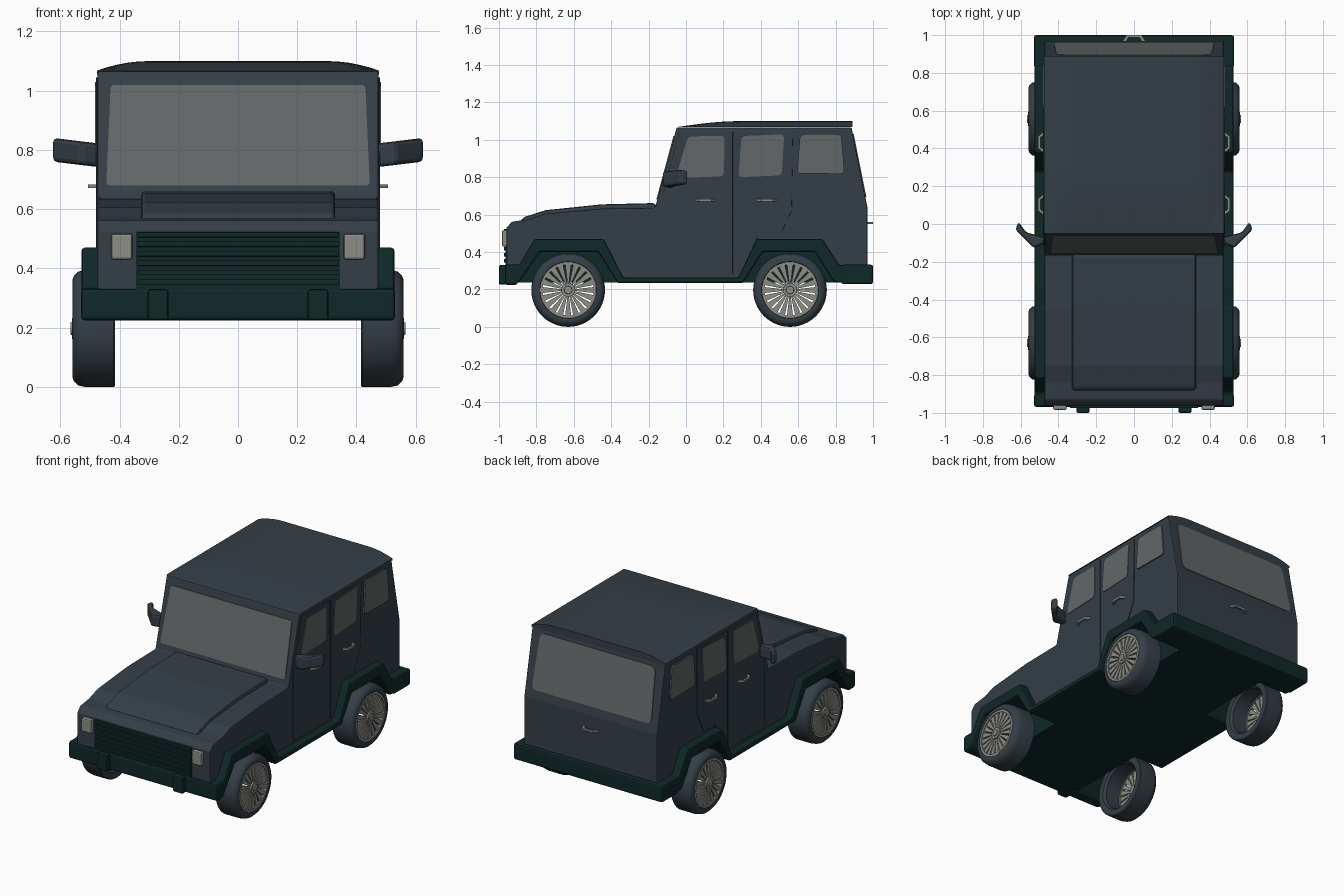
import bpy, bmesh, math
from mathutils import Vector

if "Cube" in bpy.data.objects:
    bpy.data.objects.remove(bpy.data.objects["Cube"])


def material(name, rgb):
    m = bpy.data.materials.new(name)
    m.diffuse_color = (*rgb, 1)
    m.use_nodes = True
    m.node_tree.nodes["Principled BSDF"].inputs["Base Color"].default_value = m.diffuse_color
    return m


PAINT = material("slate_paint", (0.035, 0.049, 0.063))
TRIM = material("dark_green_trim", (0.005, 0.021, 0.020))
GLASS = material("grey_glass", (0.125, 0.135, 0.138))
METAL = material("light_metal", (0.27, 0.27, 0.245))


def finish(name, bm, mat, bevel=0, smooth=False, recalc=True):
    if recalc:
        bmesh.ops.recalc_face_normals(bm, faces=bm.faces[:])
    me = bpy.data.meshes.new(name)
    bm.to_mesh(me)
    bm.free()
    me.materials.append(mat)
    ob = bpy.data.objects.new(name, me)
    bpy.context.collection.objects.link(ob)
    if bevel:
        b = ob.modifiers.new("bevel", 'BEVEL')
        b.width, b.segments, b.limit_method = bevel, 2, 'ANGLE'
        b.angle_limit = math.radians(25)
    if smooth:
        bpy.ops.object.select_all(action='DESELECT')
        ob.select_set(True)
        bpy.context.view_layer.objects.active = ob
        bpy.ops.object.shade_smooth_by_angle(angle=math.radians(35))
    return ob


def prism(name, polys, vec, mat, bevel=0):
    """Extrude one or more 3D polygons along vec."""
    bm = bmesh.new()
    v = Vector(vec)
    for pts in polys:
        a = [bm.verts.new(p) for p in pts]
        b = [bm.verts.new(Vector(p) + v) for p in pts]
        bm.faces.new(a)
        bm.faces.new(b[::-1])
        for i in range(len(a)):
            j = (i + 1) % len(a)
            bm.faces.new((a[j], a[i], b[i], b[j]))
    return finish(name, bm, mat, bevel)


def box(name, x0, x1, y0, y1, z0, z1, mat, bevel=0):
    return prism(name, [[(x0, y0, z0), (x1, y0, z0), (x1, y1, z0), (x0, y1, z0)]],
                 (0, 0, z1 - z0), mat, bevel)


def side(name, yz, x0, x1, mat, bevel=0):
    return prism(name, [[(x0, y, z) for y, z in yz]], (x1 - x0, 0, 0), mat, bevel)


def rounded(pts, r=0.025, n=4):
    """Round the corners of a 2D polygon."""
    out = []
    for i, p in enumerate(pts):
        p = Vector(p)
        a = p + (Vector(pts[i - 1]) - p).normalized() * r
        c = p + (Vector(pts[(i + 1) % len(pts)]) - p).normalized() * r
        for k in range(n + 1):
            t = k / n
            out.append(tuple(a * (1 - t) ** 2 + p * 2 * t * (1 - t) + c * t * t))
    return out


def lathe(name, prof, s, y, z, mat, n=48):
    """Revolve a closed (x, r) profile about a sideways axis."""
    bm = bmesh.new()
    rings = []
    for i in range(n):
        a = 2 * math.pi * i / n
        rings.append([bm.verts.new((s * x, y + r * math.cos(a), z + r * math.sin(a)))
                      for x, r in prof])
    m = len(prof)
    for i in range(n):
        p, q = rings[i], rings[(i + 1) % n]
        for j in range(m):
            k = (j + 1) % m
            bm.faces.new((p[j], p[k], q[k], q[j]))
    return finish(name, bm, mat, smooth=True)


# Body: one side profile across the full width
side("body", [(-.96, .28), (-.96, .53), (-.93, .562), (-.84, .575), (-.75, .605),
              (-.45, .632), (-.165, .637), (-.05, 1.066), (.885, 1.066), (.97, .64),
              (.97, .29), (.80, .29), (.71, .435), (.395, .435), (.29, .25),
              (-.35, .25), (-.455, .435), (-.80, .435), (-.885, .29)],
     -.474, .474, PAINT, .006)
side("hood_panel", [(-.89, .555), (-.872, .585), (-.75, .624), (-.45, .655),
                    (-.165, .662), (-.14, .60)], -.328, .328, PAINT, .014)

# Crowned roof
bm = bmesh.new()
NX, NY = 28, 16
rows = []
for j in range(NY + 2):
    y = -.05 + .94 * min(j, NY) / NY
    fy = math.sin(min(1, (y + .05) / .34) * math.pi / 2)
    row = []
    for i in range(NX + 1):
        x = -.476 + .952 * i / NX
        t = max(0, (abs(x) - .3) / .176)
        z = 1.068 + .032 * (1 - t * t) * fy if j <= NY else 1.055
        row.append(bm.verts.new((x, y, z)))
    rows.append(row)
for j in range(NY + 1):
    for i in range(NX):
        bm.faces.new((rows[j][i], rows[j][i + 1], rows[j + 1][i + 1], rows[j + 1][i]))
finish("roof", bm, PAINT, smooth=True, recalc=False)

# Front and rear glass, laid on the sloping faces
wind = rounded([(-.445, .68), (.445, .68), (.43, 1.02), (-.43, 1.02)], .015)
prism("windshield", [[(x, -.165 + (z - .637) * .268 - .005, z) for x, z in wind]],
      (0, .008, 0), GLASS)
rear = rounded([(-.425, .695), (.425, .695), (.41, 1.035), (-.41, 1.035)], .04)
prism("rear_window", [[(x, .97 - (z - .64) * .2 + .005, z) for x, z in rear]],
      (0, -.008, 0), GLASS)

# Bumpers and floor
box("front_bumper", -.53, .53, -.968, -.90, .225, .333, TRIM, .012)
box("rear_bumper", -.53, .53, .83, 1.0, .228, .333, TRIM, .012)
box("floor", -.31, .31, -.95, .96, .236, .33, TRIM)
box("wheel_well_core", -.31, .31, -.88, .80, .30, .45, TRIM)

# Grille with slats
box("grille", -.345, .345, -.964, -.95, .32, .522, TRIM)
for k in range(6):
    z = .345 + k * .032
    box("grille_slat", -.34, .34, -.974, -.955, z, z + .018, TRIM, .003)

# Rear handle
prism("rear_handle", [[(-.065, .96, .55), (-.04, 1.0, .55), (.04, 1.0, .55), (.065, .96, .55),
                       (.045, .96, .55), (.03, .988, .55), (-.03, .988, .55),
                       (-.045, .96, .55)]], (0, 0, .012), METAL)

arch = [(-.955, .325), (-.89, .335), (-.81, .47), (-.44, .47), (-.335, .265), (.28, .265),
        (.38, .47), (.73, .47), (.82, .33), (.98, .33), (.98, .236), (.80, .236),
        (.78, .255), (.69, .40), (.41, .40), (.305, .234), (-.365, .234), (-.47, .40),
        (-.78, .40), (-.885, .25), (-.90, .234), (-.955, .234)]
doors = {"front_door": [(-.12, .28), (.25, .28), (.25, 1.045), (-.035, 1.045), (-.12, .72)],
         "rear_door": [(.262, .28), (.29, .28), (.385, .485), (.50, .485), (.565, .62),
                       (.572, 1.045), (.262, 1.045)]}
windows = {"front_side_window": [(.01, 1.018), (.207, 1.022), (.203, .805), (-.055, .795)],
           "middle_side_window": [(.297, 1.02), (.525, 1.03), (.512, .81), (.28, .80)],
           "rear_side_window": [(.61, 1.03), (.83, 1.03), (.848, .818), (.593, .82)]}
tire = [(.43, .143), (.415, .155), (.415, .192), (.42, .197), (.515, .197), (.54, .192),
        (.554, .178), (.559, .165), (.558, .152), (.548, .143)]

for s, tag in ((1, "right"), (-1, "left")):
    # Fender and sill trim
    side("fender_trim_" + tag, arch, s * .30, s * .528, TRIM, .010)
    # Doors, windows and handles
    for n, p in doors.items():
        side(f"{n}_{tag}", p, s * .47, s * .479, PAINT, .002)
    for n, p in windows.items():
        side(f"{n}_{tag}", rounded(p), s * .474, s * .4825, GLASS)
    for y in (.04, .37):
        c = [(.47, y), (.507, y + .03), (.507, y + .095), (.47, y + .125),
             (.47, y + .105), (.496, y + .088), (.496, y + .037), (.47, y + .02)]
        prism("door_handle_" + tag, [[(s * a, b, .671) for a, b in c]], (0, 0, .013), METAL)
    # Wing mirrors, angled backward
    m = [(.47, -.10), (.53, -.128), (.628, -.03), (.612, .012), (.57, -.045), (.47, -.07)]
    prism("mirror_" + tag, [[(s * a, b, .742 + (a - .47) * .12) for a, b in m]],
          (0, 0, .08), PAINT, .014)
    # Headlights and bumper blocks
    x0, x1 = sorted((s * .357, s * .428))
    box("headlight_" + tag, x0, x1, -.984, -.95, .43, .517, METAL, .008)
    x0, x1 = sorted((s * .235, s * .305))
    box("bumper_block_" + tag, x0, x1, -1.0, -.95, .226, .33, TRIM, .008)
    # Wheels
    for y, end in ((-.63, "front"), (.556, "rear")):
        w, z = f"{end}_{tag}", .197
        lathe("tire_" + w, tire, s, y, z, PAINT)
        lathe("rim_ring_" + w, [(.53, .15), (.557, .15), (.557, .136), (.53, .136)],
              s, y, z, METAL)
        lathe("hub_" + w, [(.53, .001), (.566, .001), (.566, .02), (.56, .022),
                           (.56, .036), (.53, .036)], s, y, z, METAL, 24)
        spokes = []
        for k in range(20):
            a = 2 * math.pi * k / 20
            ca, sa = math.cos(a), math.sin(a)
            spokes.append([(s * .535, y + r * ca - t * sa, z + r * sa + t * ca)
                           for r, t in ((.028, -.0035), (.142, -.0165),
                                        (.142, .0165), (.028, .0035))])
        prism("spokes_" + w, spokes, (s * .016, 0, 0), METAL)
